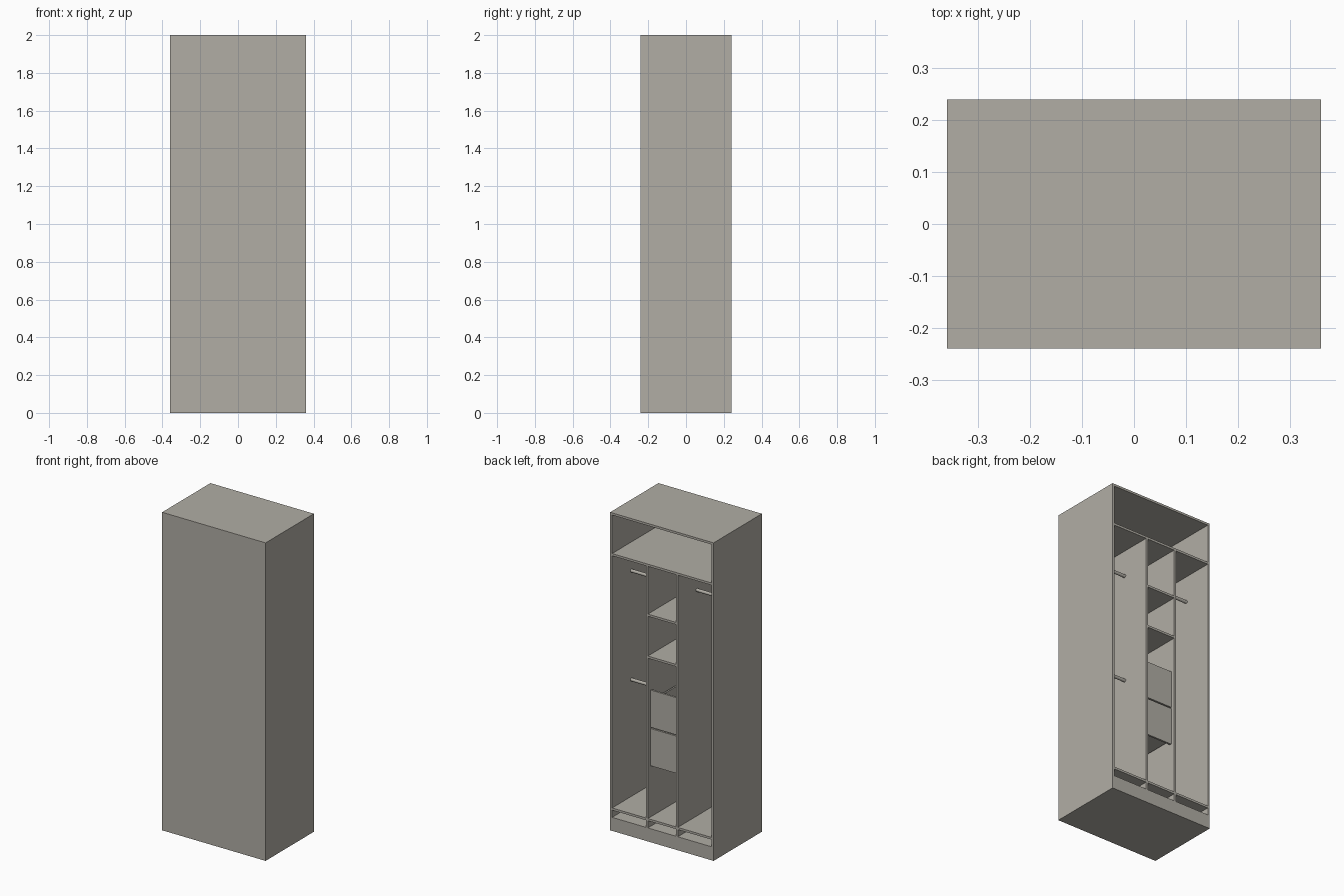
import bpy, math

if "Cube" in bpy.data.objects:
    bpy.data.objects.remove(bpy.data.objects["Cube"])

mat = bpy.data.materials.new("warm_grey")
mat.diffuse_color = (0.44, 0.42, 0.375, 1)
mat.use_nodes = True
mat.node_tree.nodes["Principled BSDF"].inputs["Base Color"].default_value = mat.diffuse_color

W, D, H, T = 0.36, 0.24, 2.0, 0.014   # half width, half depth, height, board thickness
FRONT = -D + 0.01                     # inner face of the closed front panel
BASE = 0.085
DIV = 0.104                           # centre of each upright divider


def box(name, x0, x1, y0, y1, z0, z1):
    bpy.ops.mesh.primitive_cube_add(size=1)
    ob = bpy.context.object
    ob.name = name
    for v in ob.data.vertices:
        v.co.x = x0 if v.co.x < 0 else x1
        v.co.y = y0 if v.co.y < 0 else y1
        v.co.z = z0 if v.co.z < 0 else z1
    ob.data.materials.append(mat)
    return ob


def rod(name, x0, x1, z):
    bpy.ops.mesh.primitive_cylinder_add(vertices=16, radius=0.01, depth=x1 - x0,
                                        location=((x0 + x1) / 2, 0.05, z),
                                        rotation=(0, math.pi / 2, 0))
    ob = bpy.context.object
    ob.name = name
    ob.data.materials.append(mat)
    bpy.ops.object.shade_smooth_by_angle()


# Carcass
box("plinth", -W, W, -D, D, 0, BASE)
box("top_panel", -W, W, -D, D, H - T, H)
box("closed_panel", -W, W, -D, FRONT, BASE, H - T)
for s, side in ((-1, "left"), (1, "right")):
    a, b = sorted((s * W, s * (W - T)))
    box(side + "_side", a, b, FRONT, D, BASE, H - T)
    box(side + "_divider", s * DIV - T / 2, s * DIV + T / 2, FRONT, D, BASE, 1.73)

# Wide upper shelf
box("upper_shelf", -W + T, W - T, FRONT, D, 1.73, 1.73 + T)

# Floor boards of the three bays, above the low gap
inner, outer = DIV - T / 2, DIV + T / 2
for name, a, b in (("left_floor", -W + T, -outer), ("middle_floor", -inner, inner),
                   ("right_floor", outer, W - T)):
    box(name, a, b, FRONT, D, 0.13, 0.13 + T)

# Middle bay shelves
for i, z in enumerate((1.416, 1.152)):
    box(f"middle_shelf_{i + 1}", -inner, inner, FRONT, D, z, z + T)

# Open-topped drawers
for i, z in enumerate((0.467, 0.709)):
    n = f"drawer_{i + 1}_"
    bw, y0, y1 = 0.08, -0.2, 0.203
    box(n + "front", -inner + 0.001, inner - 0.001, y1, y1 + 0.012, z, z + 0.234)
    box(n + "bottom", -bw, bw, y0, y1, z + 0.012, z + 0.022)
    box(n + "back", -bw, bw, y0, y0 + 0.01, z + 0.022, z + 0.18)
    for s, side in ((-1, "left"), (1, "right")):
        a, b = sorted((s * bw, s * (bw - 0.01)))
        box(n + side + "_wall", a, b, y0 + 0.01, y1, z + 0.022, z + 0.18)

# Hanging rods
rod("right_upper_rod", outer, W - T, 1.565)
rod("right_lower_rod", outer, W - T, 0.88)
rod("left_rod", -W + T, -outer, 1.565)
